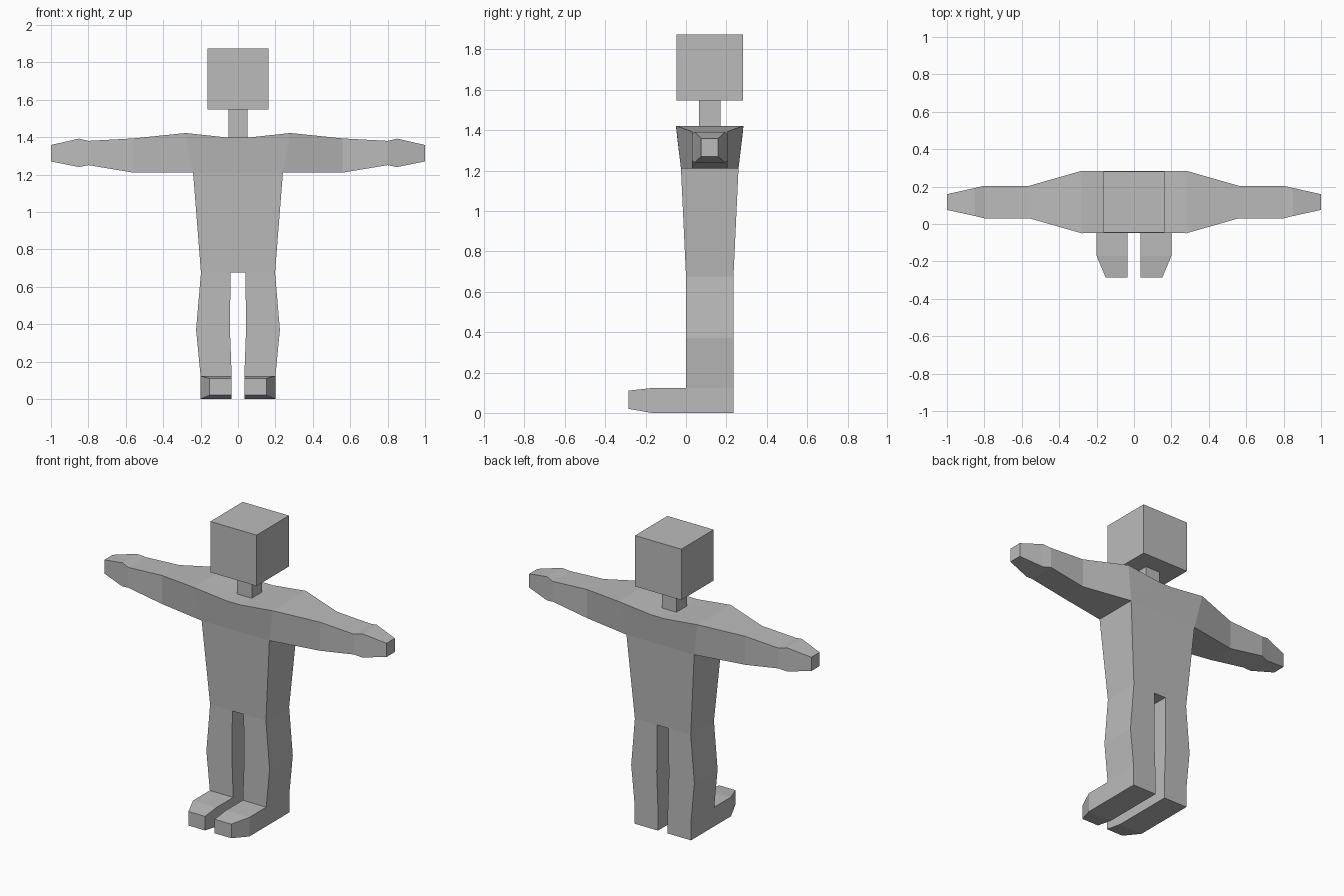
import bpy
import bmesh
from mathutils import Vector

if "Cube" in bpy.data.objects:
    bpy.data.objects.remove(bpy.data.objects["Cube"], do_unlink=True)

GREY = (0.50, 0.50, 0.50, 1.0)
MID_Y = 0.1175

grey = bpy.data.materials.new("plain grey")
grey.use_nodes = True
grey.diffuse_color = GREY
grey.node_tree.nodes["Principled BSDF"].inputs["Base Color"].default_value = GREY


def loft(bm, rings, cap_end=False):
    """Join four-cornered rings into a tube."""
    loops = [[bm.verts.new(p) for p in ring] for ring in rings]
    for a, b in zip(loops, loops[1:]):
        for i in range(4):
            j = (i + 1) % 4
            bm.faces.new((a[i], a[j], b[j], b[i]))
    if cap_end:
        bm.faces.new(loops[-1])


def level_ring(z, x0, x1, half):
    y0, y1 = MID_Y - half, MID_Y + half
    return [(x0, y0, z), (x1, y0, z), (x1, y1, z), (x0, y1, z)]


def arm_ring(x_top, x_low, z_top, z_low, half_top, half_low):
    return [(x_top, MID_Y - half_top, z_top), (x_top, MID_Y + half_top, z_top),
            (x_low, MID_Y + half_low, z_low), (x_low, MID_Y - half_low, z_low)]


def foot_ring(y, x0, x1, z0, z1):
    return [(x0, y, z0), (x1, y, z0), (x1, y, z1), (x0, y, z1)]


def finish(bm, name):
    bmesh.ops.recalc_face_normals(bm, faces=bm.faces[:])
    mesh = bpy.data.meshes.new(name)
    bm.to_mesh(mesh)
    bm.free()
    mesh.materials.append(grey)
    obj = bpy.data.objects.new(name, mesh)
    bpy.context.collection.objects.link(obj)
    return obj


def box(name, low, high):
    bm = bmesh.new()
    bmesh.ops.create_cube(bm, size=1)
    low, high = Vector(low), Vector(high)
    for v in bm.verts:
        v.co = (low + high) / 2 + v.co * (high - low)
    return finish(bm, name)


# Left half of the body, mirrored to the right
bm = bmesh.new()
HIP, ARMPIT, ANKLE = 0.675, 1.21, 0.123

# Chest, shoulder, arm and hand
loft(bm, [arm_ring(0, 0, 1.397, ARMPIT, 0.165, 0.1425),
          arm_ring(0.05, 0.24, 1.397, ARMPIT, 0.165, 0.1425),
          arm_ring(0.28, 0.24, 1.422, ARMPIT, 0.167, 0.1425),
          arm_ring(0.56, 0.56, 1.393, ARMPIT, 0.087, 0.087),
          arm_ring(0.80, 0.80, 1.38, 1.25, 0.087, 0.087),
          arm_ring(0.85, 0.85, 1.392, 1.24, 0.075, 0.075),
          arm_ring(1.0, 1.0, 1.358, 1.27, 0.042, 0.042)], cap_end=True)

# Waist
loft(bm, [level_ring(ARMPIT, 0, 0.24, 0.1425), level_ring(HIP, 0, 0.198, MID_Y)])

# Leg and the patch between the legs
loft(bm, [level_ring(HIP, 0.04, 0.198, MID_Y), level_ring(0.37, 0.043, 0.224, MID_Y),
          level_ring(ANKLE, 0.034, 0.2, MID_Y), level_ring(0, 0.034, 0.2, MID_Y)],
     cap_end=True)
bm.faces.new([bm.verts.new(p) for p in level_ring(HIP, 0, 0.04, MID_Y)])

# Foot
loft(bm, [foot_ring(0, 0.034, 0.2, 0, ANKLE), foot_ring(-0.17, 0.034, 0.2, 0, ANKLE),
          foot_ring(-0.285, 0.034, 0.152, 0.02, 0.11)], cap_end=True)

# Weld the parts and drop the walls hidden inside
bmesh.ops.remove_doubles(bm, verts=bm.verts[:], dist=0.0005)


def hidden(face):
    pts = [v.co for v in face.verts]
    on_centre = all(abs(p.x) < 0.001 for p in pts)
    in_chest = all(abs(p.z - ARMPIT) < 0.001 and p.x < 0.25 for p in pts)
    in_ankle = all(abs(p.y) < 0.001 and p.z < ANKLE + 0.001 for p in pts)
    return on_centre or in_chest or in_ankle


bmesh.ops.delete(bm, geom=[f for f in bm.faces if hidden(f)], context='FACES')
body = finish(bm, "body")
mirror = body.modifiers.new("mirror", 'MIRROR')
mirror.use_clip = True

# Neck and head
box("neck", (-0.052, 0.065, 1.39), (0.052, 0.17, 1.55))
box("head", (-0.164, -0.046, 1.548), (0.164, 0.282, 1.874))
